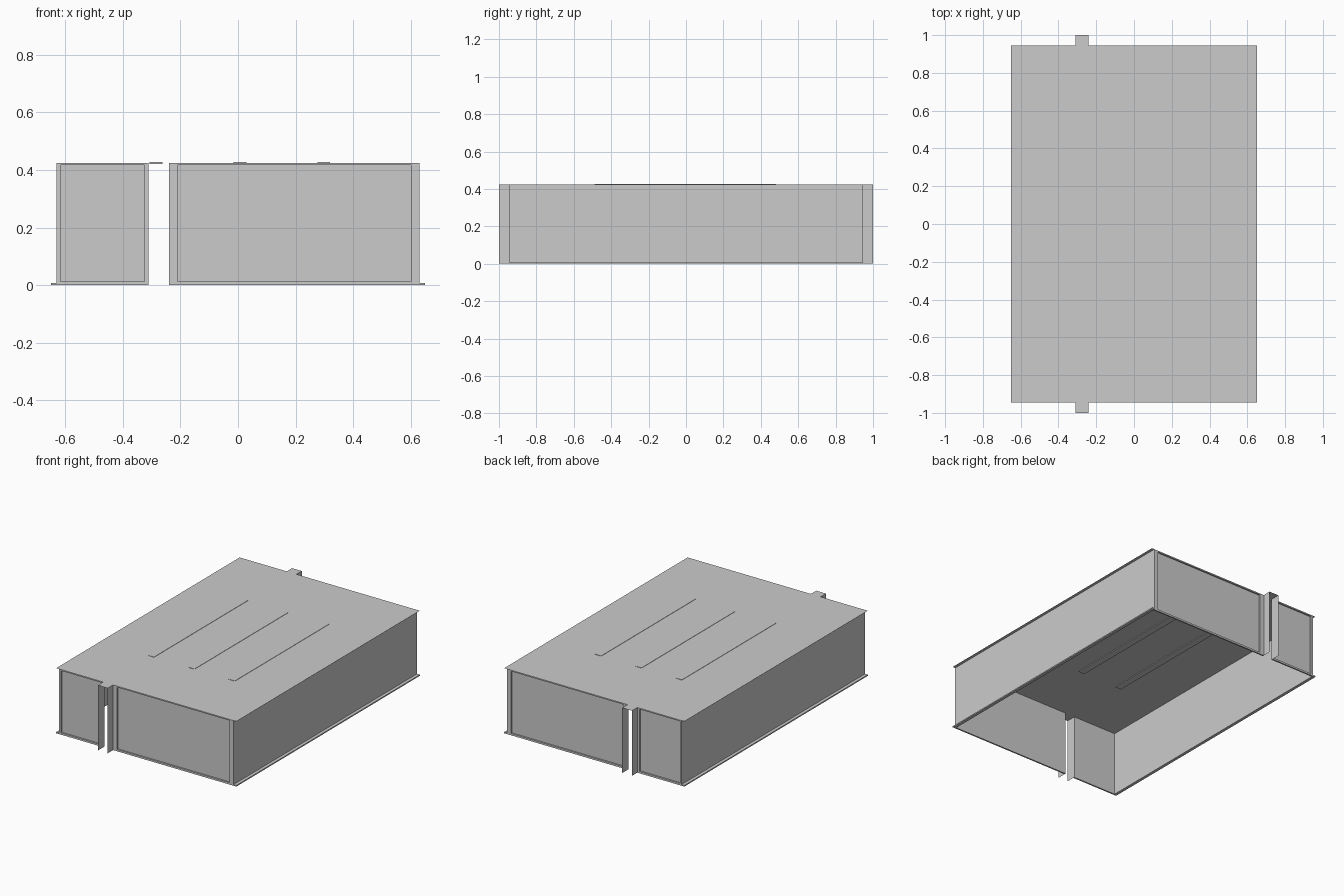
import bpy, bmesh
from mathutils import Vector

if "Cube" in bpy.data.objects:
    bpy.data.objects.remove(bpy.data.objects["Cube"])

H = 0.425            # height of the roof sheet
X, Y = 0.65, 0.945   # roof and base flange half sizes
WX, WY = 0.63, 0.935 # wall half sizes
SL, SR = -0.31, -0.24  # slot edges


def part(name, lo, hi):
    """Box between two corners; a zero dimension gives a single flat sheet."""
    lo, hi = Vector(lo), Vector(hi)
    bm = bmesh.new()
    flat = [i for i in range(3) if abs(hi[i] - lo[i]) < 1e-6]
    if flat:
        a, b = [i for i in range(3) if i != flat[0]]
        vs = []
        for s, t in ((0, 0), (1, 0), (1, 1), (0, 1)):
            p = lo.copy()
            if s:
                p[a] = hi[a]
            if t:
                p[b] = hi[b]
            vs.append(bm.verts.new(p))
        bm.faces.new(vs)
    else:
        bmesh.ops.create_cube(bm, size=1)
        for v in bm.verts:
            v.co = Vector((lo[i] + (v.co[i] + 0.5) * (hi[i] - lo[i]) for i in range(3)))
    me = bpy.data.meshes.new(name)
    bm.to_mesh(me)
    bm.free()
    ob = bpy.data.objects.new(name, me)
    bpy.context.collection.objects.link(ob)
    return ob


def mirrored(name, lo, hi, axis):
    """Part copied to the other side of x = 0 (axis 0) or y = 0 (axis 1)."""
    ob = part(name, lo, hi)
    m = ob.modifiers.new("mirror", 'MIRROR')
    m.use_axis = [axis == i for i in range(3)]
    m.use_mirror_merge = False
    return ob


# Roof sheet and the tabs that cover the end slots
part("roof", (-X, -Y, H), (X, Y, H))
mirrored("slot_cover", (SL, Y, H), (SR, 1.0, H), 1)

# Long side walls with outward base flange
mirrored("side_wall", (WX, -Y, 0), (WX, Y, H), 0)
mirrored("side_flange", (WX, -Y, 0), (X, Y, 0.008), 0)

# End walls either side of the slot, each framed by strips
for tag, x0, x1, w0, w1 in (("narrow", -WX, SL, 0.013, 0.015),
                            ("wide", SR, WX, 0.03, 0.03)):
    mirrored(tag + "_end_wall", (x0, WY, 0), (x1, WY, H), 1)
    mirrored(tag + "_base_strip", (x0, WY, 0), (x1, Y, 0.012), 1)
    mirrored(tag + "_top_strip", (x0, WY, 0.417), (x1, Y, H), 1)
    mirrored(tag + "_left_strip", (x0, WY, 0), (x0 + w0, Y, H), 1)
    mirrored(tag + "_right_strip", (x1 - w1, WY, 0), (x1, Y, H), 1)

# Fins projecting along both edges of each slot
for tag, x in (("left", SL), ("right", SR)):
    mirrored(tag + "_slot_fin", (x, WY, 0), (x, 1.0, H), 1)

# Shallow stiffening ribs set through the roof
for i, x in enumerate((-0.285, 0.007, 0.298)):
    part(f"roof_rib_{i + 1}", (x - 0.022, -0.49, 0.42), (x + 0.022, 0.48, 0.427))
